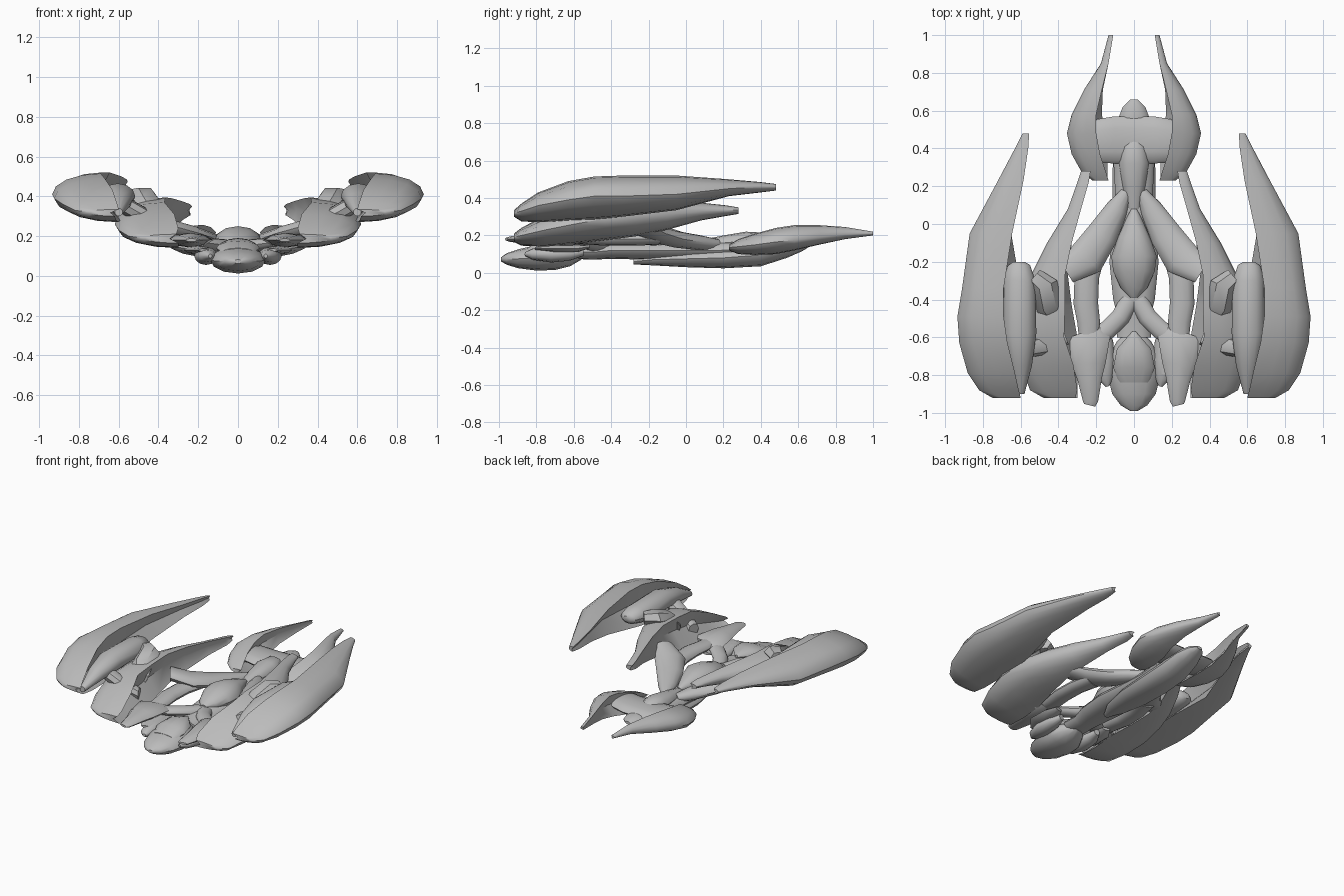
import bpy, math
from mathutils import Vector

hull = bpy.data.materials.new("hull grey")
hull.diffuse_color = (0.5, 0.5, 0.5, 1)


def loft(name, rings, mirror=False, angle=40):
    """Skin a list of equal-sized rings, cap both ends, optionally mirror over x."""
    n = len(rings[0])
    verts = [p for r in rings for p in r]
    faces = [(i * n + j, i * n + (j + 1) % n, (i + 1) * n + (j + 1) % n, (i + 1) * n + j)
             for i in range(len(rings) - 1) for j in range(n)]
    faces += [tuple(reversed(range(n))), tuple(range(len(verts) - n, len(verts)))]
    me = bpy.data.meshes.new(name)
    me.from_pydata(verts, [], faces)
    me.materials.append(hull)
    ob = bpy.data.objects.new(name, me)
    bpy.context.collection.objects.link(ob)
    bpy.ops.object.select_all(action='DESELECT')
    ob.select_set(True)
    bpy.context.view_layer.objects.active = ob
    bpy.ops.object.mode_set(mode='EDIT')
    bpy.ops.mesh.select_all(action='SELECT')
    bpy.ops.mesh.normals_make_consistent(inside=False)
    bpy.ops.object.mode_set(mode='OBJECT')
    bpy.ops.object.shade_smooth_by_angle(angle=math.radians(angle))
    if mirror:
        ob.modifiers.new("mirror", 'MIRROR')
    return ob


def blade(name, stations, steps=4):
    """Shell blade: y, top edge (x, z), outer edge (x, z), bottom edge (x, z)."""
    rings = []
    for y, tx, tz, ox, oz, bx, bz in stations:
        ring = []
        for k in range(2 * steps + 1):
            a = math.pi / 2 * k / steps
            ex, ez = (tx, tz) if k <= steps else (bx, bz)
            ring.append((ex + (ox - ex) * math.sin(a), y, oz + abs(ez - oz) * math.cos(a)))
        # hollow inner side
        mx, mz = (tx + bx) / 2, (tz + bz) / 2
        ring.append((mx + 0.22 * (ox - mx), y, mz))
        rings.append(ring)
    return loft(name, rings, True, 45)


def tube(name, path, mirror=False, sides=12):
    """Elliptic body along a path of x, y, z, half width, half height."""
    rings = []
    for i, (x, y, z, w, h) in enumerate(path):
        a, b = path[max(i - 1, 0)], path[min(i + 1, len(path) - 1)]
        d = Vector((b[0] - a[0], b[1] - a[1])).normalized()
        rings.append([(x + d.y * w * math.cos(t), y - d.x * w * math.cos(t), z + h * math.sin(t))
                      for t in (2 * math.pi * k / sides for k in range(sides))])
    return loft(name, rings, mirror)


# Three pairs of curved blades
blade("outer_blade", [
    (-.92, .60, .335, .75, .32, .62, .30), (-.88, .61, .37, .82, .33, .61, .275),
    (-.79, .63, .43, .88, .36, .60, .27), (-.63, .67, .49, .925, .39, .59, .28),
    (-.49, .69, .515, .935, .41, .59, .285), (-.34, .69, .52, .91, .41, .60, .30),
    (-.05, .645, .52, .87, .42, .65, .335), (.23, .585, .50, .72, .45, .585, .41),
    (.40, .56, .485, .63, .46, .56, .43), (.48, .555, .475, .59, .46, .56, .44)])
blade("middle_blade", [
    (-.92, .31, .21, .48, .19, .30, .165), (-.88, .30, .24, .55, .20, .30, .145),
    (-.75, .32, .31, .60, .23, .30, .14), (-.60, .37, .37, .62, .26, .30, .155),
    (-.43, .365, .39, .60, .29, .33, .175), (-.27, .365, .395, .545, .30, .35, .195),
    (-.10, .33, .39, .46, .31, .33, .23), (.08, .28, .375, .35, .33, .28, .28),
    (.22, .24, .36, .30, .335, .24, .305), (.28, .23, .35, .28, .335, .24, .315)])
blade("rear_blade", [
    (.23, .135, .15, .22, .135, .14, .12), (.28, .15, .18, .28, .14, .14, .10),
    (.37, .18, .21, .33, .15, .14, .095), (.48, .20, .24, .355, .165, .15, .10),
    (.58, .20, .255, .33, .175, .17, .12), (.71, .17, .255, .265, .19, .165, .15),
    (.85, .135, .245, .175, .205, .135, .18), (1.0, .11, .22, .135, .21, .11, .20)])

# Pods nested in the outer blades, and their connectors
tube("blade_pod", [
    (.61, -.20, .40, .03, .02), (.61, -.22, .40, .06, .04), (.605, -.30, .40, .083, .06),
    (.605, -.58, .40, .088, .065), (.60, -.75, .37, .06, .05), (.60, -.90, .32, .02, .02)], True)
tube("blade_connector", [
    (.42, -.50, .30, .05, .05), (.445, -.45, .36, .07, .05),
    (.47, -.33, .40, .07, .05), (.53, -.28, .40, .05, .04)], True, 6)
tube("lower_connector", [
    (.36, -.60, .24, .04, .04), (.46, -.64, .29, .05, .05), (.58, -.66, .36, .05, .05)], True, 8)

# Front fins and their side pods
tube("front_fin", [
    (.235, -.96, .18, .03, .008), (.23, -.94, .18, .04, .015), (.235, -.82, .18, .065, .028),
    (.24, -.74, .18, .09, .035), (.245, -.61, .18, .12, .035),
    (.26, -.57, .18, .08, .015)], True, 8)
tube("nose_side_pod", [
    (.14, -.86, .10, .01, .01), (.15, -.82, .10, .04, .03), (.16, -.72, .10, .06, .045),
    (.16, -.62, .10, .05, .035), (.15, -.55, .11, .02, .02)], True)
tube("lower_fin", [
    (.17, -.80, .13, .03, .008), (.20, -.70, .13, .075, .02),
    (.21, -.58, .13, .06, .02), (.20, -.52, .14, .03, .01)], True, 8)

# Nose
tube("nose", [
    (0, -.99, .072, .02, .01), (0, -.96, .074, .07, .03), (0, -.90, .075, .115, .05),
    (0, -.80, .08, .14, .068), (0, -.70, .085, .135, .07), (0, -.62, .09, .09, .055),
    (0, -.56, .10, .03, .03)])
tube("nose_crest", [
    (0, -.84, .12, .08, .02), (0, -.76, .14, .11, .035), (0, -.66, .15, .09, .04),
    (0, -.57, .15, .01, .015)])

# Central hull, canopy and keel
tube("central_hull", [
    (0, -.60, .11, .09, .035), (0, -.50, .11, .085, .04), (0, -.40, .12, .11, .045),
    (0, -.20, .12, .13, .05), (0, .0, .12, .11, .05), (0, .18, .12, .10, .05),
    (0, .35, .13, .11, .045)])
tube("canopy", [
    (0, -.39, .16, .02, .015), (0, -.34, .165, .07, .04), (0, -.25, .17, .11, .065),
    (0, -.17, .175, .12, .075), (0, -.07, .175, .085, .06), (0, .02, .17, .045, .035),
    (0, .08, .165, .015, .015)])
tube("keel", [
    (0, -.28, .06, .02, .015), (0, -.18, .07, .075, .03), (0, .0, .075, .11, .045),
    (0, .20, .08, .115, .056), (0, .40, .095, .11, .06), (0, .54, .13, .09, .05),
    (0, .62, .145, .06, .03), (0, .66, .15, .02, .01)])
tube("rear_spine", [
    (0, .08, .15, .035, .025), (0, .20, .16, .06, .04), (0, .32, .17, .08, .05),
    (0, .41, .17, .065, .045), (0, .46, .165, .02, .02)])

# Arched bridge between the rear blades
tube("rear_bridge", [
    (-.23, .44, .17, .09, .03), (-.19, .44, .175, .115, .035), (-.1, .445, .165, .125, .035),
    (.1, .445, .165, .125, .035), (.19, .44, .175, .115, .035), (.23, .44, .17, .09, .03)])

# Arms joining hull, blades and fins
tube("swept_arm", [
    (.04, .17, .15, .03, .03), (.09, .08, .16, .06, .04), (.17, -.06, .18, .085, .045),
    (.25, -.18, .21, .10, .045), (.36, -.25, .25, .07, .04)], True)
tube("curved_arm", [
    (.22, -.15, .18, .07, .03), (.25, -.28, .18, .065, .035), (.255, -.42, .18, .065, .035),
    (.24, -.52, .18, .06, .03), (.24, -.62, .18, .05, .02)], True)
tube("front_leg", [
    (.02, -.40, .14, .05, .03), (.07, -.49, .15, .05, .035), (.14, -.56, .16, .05, .03),
    (.22, -.62, .17, .05, .02)], True)
